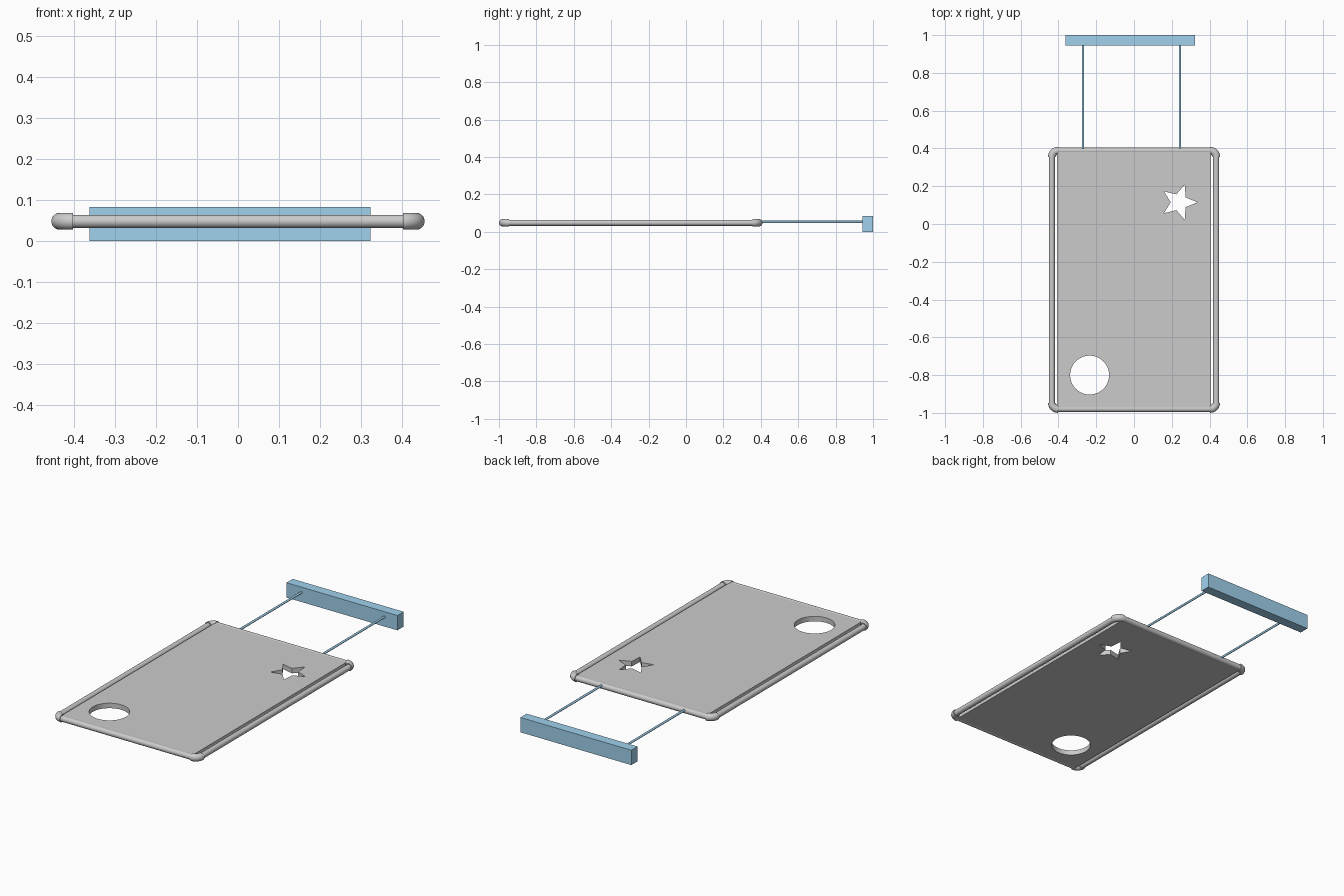
import bpy, bmesh
from math import sin, cos, pi
from mathutils import Vector

if "Cube" in bpy.data.objects:
    bpy.data.objects.remove(bpy.data.objects["Cube"])

Z = 0.048                 # height of the frame's centre plane
HX, YF, YB = 0.435, -0.979, 0.388   # centre lines of the frame rails
BEND = 0.032              # elbow bend radius

blue = bpy.data.materials.new("light_blue")
blue.diffuse_color = (0.35, 0.64, 0.85, 1)
blue.use_nodes = True
blue.node_tree.nodes["Principled BSDF"].inputs["Base Color"].default_value = blue.diffuse_color


def finish(name, bm, smooth=False, mat=None):
    bmesh.ops.recalc_face_normals(bm, faces=bm.faces)
    me = bpy.data.meshes.new(name)
    bm.to_mesh(me)
    bm.free()
    ob = bpy.data.objects.new(name, me)
    bpy.context.collection.objects.link(ob)
    if mat:
        me.materials.append(mat)
    if smooth:
        bpy.ops.object.select_all(action='DESELECT')
        ob.select_set(True)
        bpy.context.view_layer.objects.active = ob
        bpy.ops.object.shade_smooth_by_angle(angle=0.6)
    return ob


def sweep(name, path, radius, sides=32, mat=None):
    """Round tube along (point, direction) pairs lying in the XY plane."""
    bm = bmesh.new()
    rings = []
    for p, d in path:
        side = Vector((-d.y, d.x, 0))
        rings.append([bm.verts.new(p + radius * (cos(a) * side + sin(a) * Vector((0, 0, 1))))
                      for a in (2 * pi * i / sides for i in range(sides))])
    for r, s in zip(rings, rings[1:]):
        for i in range(sides):
            j = (i + 1) % sides
            bm.faces.new((r[i], r[j], s[j], s[i]))
    bm.faces.new(rings[0])
    bm.faces.new(rings[-1])
    return finish(name, bm, True, mat)


def rod(name, a, b, radius, sides=32, mat=None):
    a, b = Vector(a), Vector(b)
    d = (b - a).normalized()
    return sweep(name, [(a, d), (b, d)], radius, sides, mat)


def prism(name, pts, z0, z1, smooth=False, mat=None):
    bm = bmesh.new()
    face = bm.faces.new([bm.verts.new((x, y, z0)) for x, y in pts])
    top = bmesh.ops.extrude_face_region(bm, geom=[face])["geom"]
    bmesh.ops.translate(bm, vec=(0, 0, z1 - z0),
                        verts=[v for v in top if isinstance(v, bmesh.types.BMVert)])
    return finish(name, bm, smooth, mat)


def rect(x0, x1, y0, y1):
    return [(x0, y0), (x1, y0), (x1, y1), (x0, y1)]


# Board with a round hole and a star hole
board = prism("board", rect(-0.408, 0.408, YF + 0.007, YB - 0.005), Z - 0.014, Z + 0.014)
circle = [(-0.235 + 0.103 * cos(2 * pi * i / 64), -0.80 + 0.103 * sin(2 * pi * i / 64))
          for i in range(64)]
star = []
for i in range(10):
    r = 0.044 if i % 2 else 0.098
    star.append((0.238 + r * cos(pi * i / 5), 0.115 + r * sin(pi * i / 5)))
for name, pts in (("round_hole_cutter", circle), ("star_hole_cutter", star)):
    cutter = prism(name, pts, Z - 0.1, Z + 0.1)
    cutter.hide_render = True
    cutter.hide_viewport = True
    cutter.display_type = 'WIRE'
    mod = board.modifiers.new(name, 'BOOLEAN')
    mod.operation = 'DIFFERENCE'
    mod.solver = 'EXACT'
    mod.object = cutter

# Frame rails
rod("front_rail", (-HX + BEND, YF, Z), (HX - BEND, YF, Z), 0.016)
rod("back_rail", (-HX + BEND, YB, Z), (HX - BEND, YB, Z), 0.016)
for sx, side in ((-1, "left"), (1, "right")):
    rod(side + "_rail", (sx * HX, YF + BEND, Z), (sx * HX, YB - BEND, Z), 0.016)
    # Corner elbows: quarter bends slightly thicker than the rails
    for sy, y, end in ((-1, YF, "front"), (1, YB, "back")):
        c = Vector((sx * (HX - BEND), y - sy * BEND, Z))
        path = []
        for k in range(13):
            a = pi / 2 * k / 12
            path.append((c + BEND * Vector((sx * cos(a), sy * sin(a), 0)),
                         Vector((-sx * sin(a), sy * cos(a), 0))))
        sweep(f"{end}_{side}_elbow", path, 0.0205)

# Handle: two thin rods and a grip bar
for x, side in ((-0.27, "left"), (0.243, "right")):
    rod(side + "_handle_rod", (x, YB, 0.053), (x, 0.96, 0.053), 0.006, 16, blue)
prism("handle_grip", rect(-0.362, 0.324, 0.945, 1.0), 0, 0.083, mat=blue)
